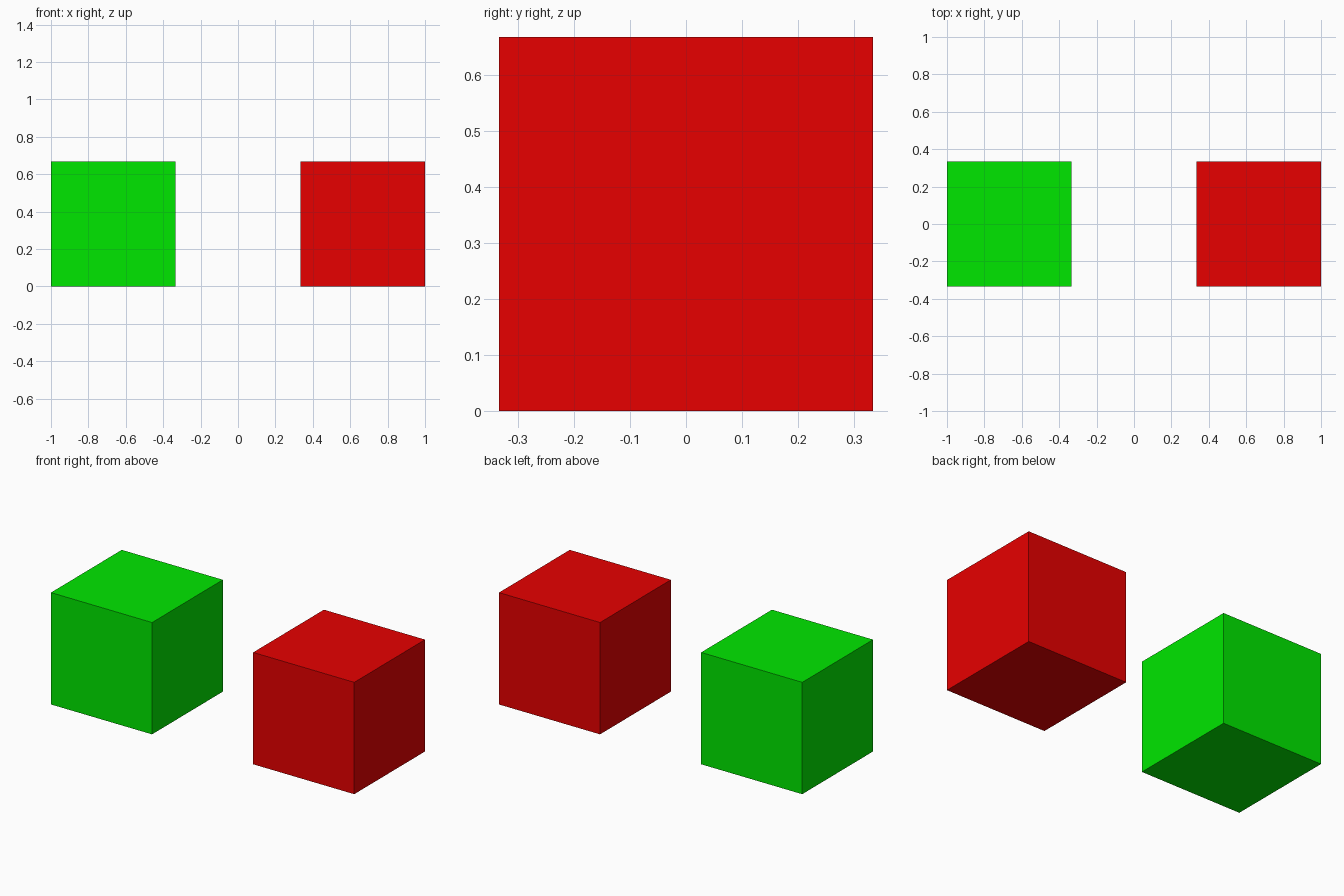
import bpy

if "Cube" in bpy.data.objects:
    bpy.data.objects.remove(bpy.data.objects["Cube"])

SIZE = 2 / 3


def add_cube(name, x, color):
    # cube resting on the ground
    bpy.ops.mesh.primitive_cube_add(size=SIZE, location=(x, 0, SIZE / 2))
    cube = bpy.context.object
    cube.name = name
    mat = bpy.data.materials.new(name + "_paint")
    mat.diffuse_color = color
    mat.use_nodes = True
    mat.node_tree.nodes["Principled BSDF"].inputs["Base Color"].default_value = mat.diffuse_color
    cube.data.materials.append(mat)


# Two cubes with one cube-width gap between them
add_cube("green_cube", -SIZE, (0.0, 0.8, 0.0, 1.0))
add_cube("red_cube", SIZE, (0.8, 0.0, 0.0, 1.0))
